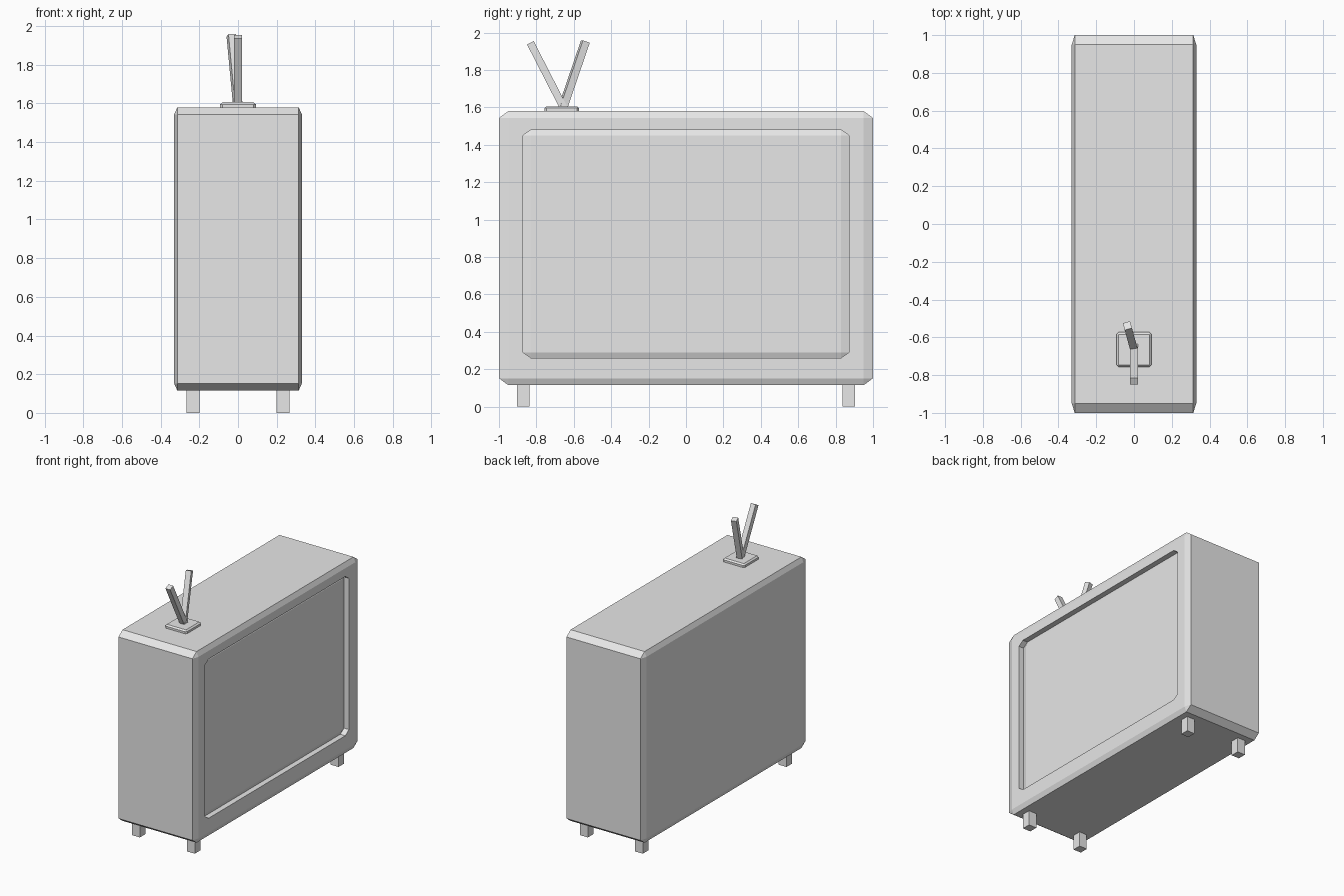
import bpy, bmesh, math
from mathutils import Vector, Matrix

default = bpy.data.objects.get("Cube")
if default:
    bpy.data.objects.remove(default, do_unlink=True)

grey = bpy.data.materials.new("light grey")
grey.use_nodes = True
colour = (0.8, 0.8, 0.8, 1)
grey.diffuse_color = colour
grey.node_tree.nodes["Principled BSDF"].inputs["Base Color"].default_value = colour


def block(name, low, high, bevel=0.0):
    """Box between two corners; the bevel is a fraction of each side."""
    low, high = Vector(low), Vector(high)
    bm = bmesh.new()
    bmesh.ops.create_cube(bm, size=1)
    if bevel:
        bmesh.ops.bevel(bm, geom=bm.edges[:], offset=bevel, segments=1,
                        affect='EDGES', clamp_overlap=True)
    bmesh.ops.scale(bm, vec=high - low, verts=bm.verts)
    mesh = bpy.data.meshes.new(name)
    bm.to_mesh(mesh)
    bm.free()
    mesh.materials.append(grey)
    obj = bpy.data.objects.new(name, mesh)
    obj.location = (low + high) / 2
    bpy.context.collection.objects.link(obj)
    return obj


def rod(name, base, tip, width):
    """Square rod from base to tip, tilted and then turned about z."""
    base, tip = Vector(base), Vector(tip)
    d = tip - base
    half = width / 2
    obj = block(name, (-half, -half, 0), (half, half, d.length))
    obj.data.transform(Matrix.Translation((0, 0, d.length / 2)))
    obj.location = base
    tilt = math.atan2(math.hypot(d.x, d.y), d.z)
    obj.rotation_euler = (-tilt, 0, math.atan2(-d.x, d.y))
    return obj


# Cabinet with a pocket cut in its side for the screen
cabinet = block("cabinet", (-0.33, -1, 0.115), (0.33, 1, 1.58), 0.025)
cutter = block("screen_cutter", (0.22, -0.872, 0.26), (0.44, 0.872, 1.48), 0.025)
cutter.hide_render = True
cut = cabinet.modifiers.new("screen_pocket", 'BOOLEAN')
cut.operation = 'DIFFERENCE'
cut.solver = 'EXACT'
cut.object = cutter
bpy.context.view_layer.objects.active = cabinet
bpy.ops.object.modifier_apply(modifier=cut.name)
bpy.data.objects.remove(cutter, do_unlink=True)

# Bevelled screen set back in the pocket
block("screen", (-0.18, -0.872, 0.26), (0.30, 0.872, 1.48), 0.025)

# Four short legs
for side, x in (("left", 0.233), ("right", -0.233)):
    for end, y in (("front", -0.87), ("back", 0.87)):
        block(f"{end}_{side}_leg", (x - 0.033, y - 0.033, 0),
              (x + 0.033, y + 0.033, 0.13))

# Antenna foot and its two rods
block("antenna_foot", (-0.092, -0.757, 1.43), (0.092, -0.573, 1.606), 0.06)
rod("front_antenna", (0, -0.645, 1.58), (0, -0.832, 1.945), 0.04)
rod("back_antenna", (0, -0.665, 1.58), (-0.035, -0.538, 1.952), 0.04)
